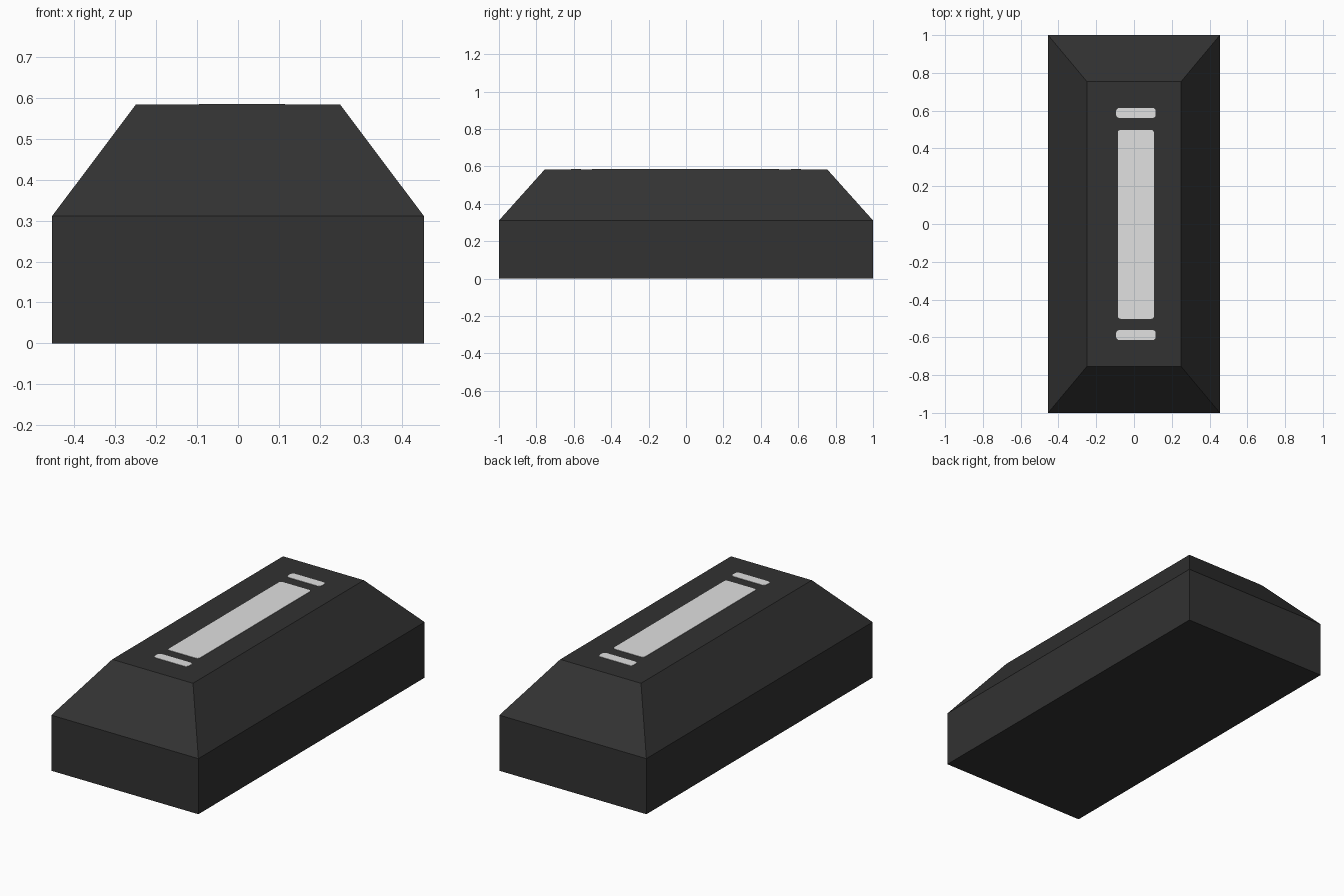
import bpy, bmesh, math

if "Cube" in bpy.data.objects:
    bpy.data.objects.remove(bpy.data.objects["Cube"])


def material(name, rgb):
    m = bpy.data.materials.new(name)
    m.diffuse_color = (*rgb, 1)
    m.use_nodes = True
    m.node_tree.nodes["Principled BSDF"].inputs["Base Color"].default_value = m.diffuse_color
    return m


def loft(name, loops, mat):
    """Closed solid through a stack of matching outlines."""
    bm = bmesh.new()
    rings = [[bm.verts.new(p) for p in loop] for loop in loops]
    n = len(rings[0])
    for a, b in zip(rings, rings[1:]):
        for i in range(n):
            j = (i + 1) % n
            bm.faces.new((a[i], a[j], b[j], b[i]))
    bm.faces.new(rings[0][::-1])
    bm.faces.new(rings[-1])
    bmesh.ops.recalc_face_normals(bm, faces=bm.faces)
    me = bpy.data.meshes.new(name)
    bm.to_mesh(me)
    bm.free()
    me.materials.append(mat)
    ob = bpy.data.objects.new(name, me)
    bpy.context.collection.objects.link(ob)
    return ob


def rect(hx, hy, z):
    return [(-hx, -hy, z), (hx, -hy, z), (hx, hy, z), (-hx, hy, z)]


def rounded(cx, cy, hx, hy, r, z, steps=3):
    pts = []
    for k, (sx, sy) in enumerate([(1, 1), (-1, 1), (-1, -1), (1, -1)]):
        for s in range(steps + 1):
            a = math.pi / 2 * (k + s / steps)
            pts.append((cx + sx * (hx - r) + r * math.cos(a),
                        cy + sy * (hy - r) + r * math.sin(a), z))
    return pts


dark = material("charcoal", (0.032, 0.032, 0.032))
light = material("light grey", (0.75, 0.75, 0.75))
TOP = 0.584

# Body: upright base with sloped sides up to a flat top
loft("body", [rect(0.455, 1.0, 0), rect(0.455, 1.0, 0.311), rect(0.25, 0.755, TOP)], dark)

# Light panels on the flat top: one long panel and a short bar at each end
for name, cy, hx, hy, r in [("long_panel", -0.002, 0.096, 0.5, 0.015),
                            ("back_bar", 0.588, 0.105, 0.027, 0.018),
                            ("front_bar", -0.588, 0.105, 0.027, 0.018)]:
    loft(name, [rounded(0.01, cy, hx, hy, r, z) for z in (TOP - 0.002, TOP + 0.002)], light)
